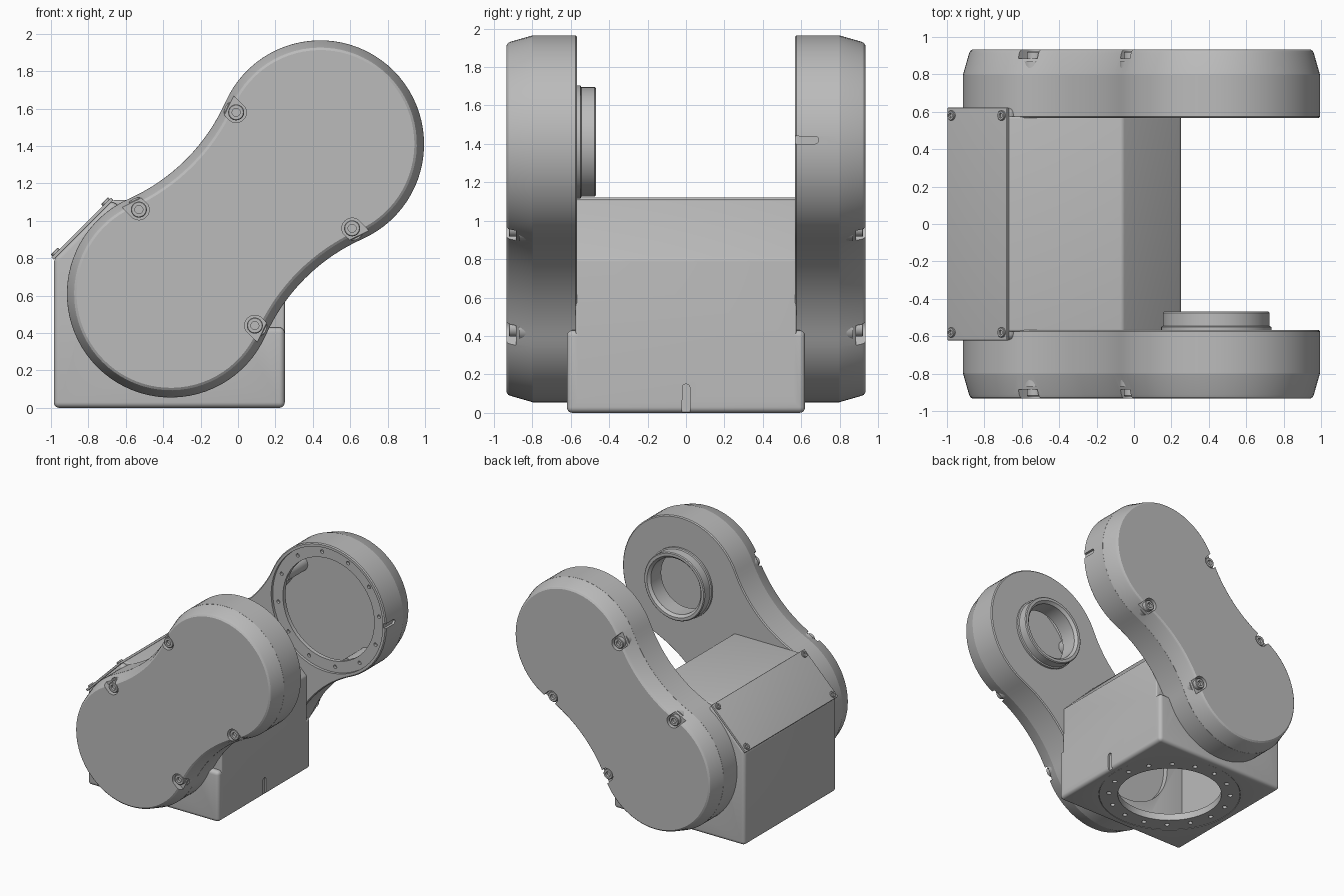
import bpy, bmesh
from math import pi, cos, sin, atan2, sqrt
from mathutils import Matrix

if "Cube" in bpy.data.objects:
    bpy.data.objects.remove(bpy.data.objects["Cube"], do_unlink=True)

grey = bpy.data.materials.new("satin_grey")
grey.use_nodes = True
COLOUR = (0.5, 0.5, 0.5, 1)
grey.diffuse_color = COLOUR
grey.node_tree.nodes["Principled BSDF"].inputs["Base Color"].default_value = COLOUR

parts = []


# --- outline helpers (2D points) ---
def arc(c, r, a0, a1, n):
    return [(c[0] + r * cos(a0 + (a1 - a0) * i / n),
             c[1] + r * sin(a0 + (a1 - a0) * i / n)) for i in range(n)]


def disc(c, r, n=64):
    return arc(c, r, 0, 2 * pi, n)


def capsule(a, b, r):
    t = atan2(b[1] - a[1], b[0] - a[0])
    return arc(b, r, t - pi / 2, t + pi / 2, 12) + arc(a, r, t + pi / 2, t + 1.5 * pi, 12)


# Arm: two round ends joined by a concave waist, on a 45 degree axis
LOW, HIGH, MID = (-0.36, 0.61), (0.44, 1.41), (0.04, 1.01)
HALF, END_R, WAIST, WAIST_R = 0.5657, 0.555, 0.45, 1.02


def arm_outline(inset):
    off = WAIST + WAIST_R
    t = atan2(off, -HALF)
    r, big = END_R - inset, WAIST_R + inset
    pts = (arc((HALF, 0), r, -t, t, 48) + arc((0, off), big, t - pi, -t, 16)
           + arc((-HALF, 0), r, pi - t, pi + t, 48) + arc((0, -off), big, t, pi - t, 16))
    k = sqrt(0.5)
    return [(MID[0] + k * (x - y), MID[1] + k * (x + y)) for x, y in pts]


# --- mesh helpers ---
def frame(u, v, w, origin=(0, 0, 0)):
    """Matrix carrying outline axes u, v and depth w into the model."""
    m = Matrix((u, v, w)).transposed().to_4x4()
    m.translation = origin
    return m


X, Y, Z = (1, 0, 0), (0, 1, 0), (0, 0, 1)
BACK, FRONT = frame(X, Z, Y), frame(X, Z, (0, -1, 0))
DOWN_UP, SIDE = frame(X, Y, Z), frame(Y, Z, X)


def loft(name, stacks, matrix, closed=False, bevel=0):
    """Skin one or more stacks of (outline, depth) sections into an object."""
    bm = bmesh.new()
    for stack in stacks:
        rings = [[bm.verts.new(matrix @ Matrix.Translation((x, y, d)).translation)
                  for x, y in pts] for pts, d in stack]
        pairs = list(zip(rings, rings[1:]))
        if closed:
            pairs.append((rings[-1], rings[0]))
        else:
            bm.faces.new(rings[0])
            bm.faces.new(rings[-1])
        for a, b in pairs:
            for i in range(len(a)):
                j = (i + 1) % len(a)
                bm.faces.new((a[i], a[j], b[j], b[i]))
    bmesh.ops.recalc_face_normals(bm, faces=bm.faces)
    if bevel:
        bmesh.ops.bevel(bm, geom=list(bm.edges), offset=bevel, offset_type='OFFSET',
                        segments=5, profile=0.5, affect='EDGES', clamp_overlap=True)
    mesh = bpy.data.meshes.new(name)
    bm.to_mesh(mesh)
    bm.free()
    mesh.materials.append(grey)
    obj = bpy.data.objects.new(name, mesh)
    bpy.context.scene.collection.objects.link(obj)
    parts.append(obj)
    return obj


def combine(target, other, operation='DIFFERENCE'):
    mod = target.modifiers.new("cut", 'BOOLEAN')
    mod.operation, mod.object, mod.solver = operation, other, 'EXACT'
    graph = bpy.context.evaluated_depsgraph_get()
    mesh = bpy.data.meshes.new_from_object(target.evaluated_get(graph))
    target.modifiers.clear()
    target.data = mesh
    parts.remove(other)
    bpy.data.objects.remove(other, do_unlink=True)


def cut(target, outlines, d0, d1, matrix):
    combine(target, loft("cutter", [[(o, d0), (o, d1)] for o in outlines], matrix))


def screw(name, c, r, base, top, matrix):
    rim, socket = disc(c, r, 24), disc(c, r * 0.5, 24)
    loft(name, [[(socket, top - r * 0.5), (socket, top), (disc(c, r * 0.9, 24), top),
                 (rim, top - r * 0.1), (rim, base)]], matrix)


def ring_of_holes(c, radius, count, r):
    return [disc(p, r, 12) for p in arc(c, radius, 0.13, 0.13 + 2 * pi, count)]


# --- base housing: wide lower block joined to a narrower chamfered block ---
wide = [(-0.985, 0), (0.25, 0), (0.25, 0.43), (0.15, 0.43), (-0.675, 1.11), (-0.985, 0.8)]
tall = [(-0.95, 0.05), (0.25, 0.05), (0.25, 0.8), (-0.06, 1.11), (-0.675, 1.11), (-0.95, 0.835)]
inner = [(-0.93, 0.05), (0.2, 0.05), (0.2, 0.78), (-0.08, 1.06), (-0.65, 1.06), (-0.93, 0.78)]
housing = loft("base_housing", [[(wide, -0.62), (wide, 0.62)]], BACK, bevel=0.03)
upper = loft("upper_block", [[(tall, -0.575), (tall, 0.575)]], BACK, bevel=0.012)
combine(housing, upper, 'UNION')
cut(housing, [inner], -0.52, 0.52, BACK)
cut(housing, [disc(LOW, 0.42)], -0.7, 0.7, BACK)
base_c = (-0.3675, 0)
cut(housing, [disc(base_c, 0.56)], -0.1, 0.07, DOWN_UP)
cut(housing, [capsule((0, -0.1), (0, 0.13), 0.02)], 0.235, 0.3, SIDE)

# Bolted mounting flange under the base
flange = loft("base_flange", [[(disc(base_c, r), z) for r, z in
              ((0.41, 0.002), (0.557, 0.002), (0.557, 0.06), (0.41, 0.06))]],
              DOWN_UP, closed=True)
cut(flange, ring_of_holes(base_c, 0.48, 16, 0.019), -0.05, 0.03, DOWN_UP)

# Sloped access panel with corner screws
K = sqrt(0.5)
slope = frame((K, 0, K), Y, (-K, 0, K), (-0.83, 0, 0.955))
panel = [(-0.225, -0.622), (0.225, -0.622), (0.225, 0.622), (-0.225, 0.622)]
loft("access_panel", [[(panel, -0.005), (panel, 0.013)]], slope, bevel=0.003)
for u in (-0.19, 0.19):
    for v in (-0.58, 0.58):
        screw("panel_screw", (u, v), 0.026, 0.0, 0.026, slope)

# --- arms: open shell, tapered cover, posts and screws on both sides ---
mounts = [((-0.01, 1.58), 1), ((-0.53, 1.06), 1), ((0.61, 0.96), -1), ((0.09, 0.44), -1)]
shells = {}
for side, m in (("front", FRONT), ("back", BACK)):
    shells[side] = loft(side + "_arm_shell", [[(arm_outline(i), d) for i, d in
                        ((0.05, 0.625), (0.05, 0.8), (0, 0.8), (0, 0.575), (0.008, 0.567))]], m)
    cover = loft(side + "_arm_cover", [[(arm_outline(i), d) for i, d in
                 ((0.08, 0.86), (0.05, 0.8), (0.001, 0.8), (0.033, 0.912),
                  (0.039, 0.925), (0.052, 0.934))]], m)
    cut(cover, [capsule(c, (c[0] - s * 0.2, c[1] + s * 0.2), 0.055) for c, s in mounts],
        0.885, 1.0, m)
    for c, s in mounts:
        post = disc(c, 0.065, 24)
        loft(side + "_screw_post", [[(post, 0.61), (post, 0.87)]], m)
        screw(side + "_cover_screw", c, 0.043, 0.875, 0.922, m)

# Front arm: raised hub with an open bore
cut(shells["front"], [disc(HIGH, 0.235)], 0.5, 0.7, FRONT)
loft("hub_ring", [[(disc(HIGH, r), d) for r, d in
     ((0.235, 0.63), (0.235, 0.49), (0.255, 0.468), (0.278, 0.468), (0.285, 0.475),
      (0.285, 0.545), (0.295, 0.55), (0.295, 0.63))]], FRONT, closed=True)

# Back arm: recessed bolt circle, large opening and an edge slot
cut(shells["back"], [disc(HIGH, 0.525)], 0.5, 0.59, BACK)
cut(shells["back"], [disc(HIGH, 0.43)], 0.5, 0.7, BACK)
cut(shells["back"], ring_of_holes(HIGH, 0.478, 12, 0.015), 0.5, 0.612, BACK)
cut(shells["back"], [capsule((0.5, 1.42), (0.67, 1.42), 0.02)], 0.975, 1.1, SIDE)

# --- smooth curved surfaces, keep edges crisp ---
bpy.ops.object.select_all(action='DESELECT')
for obj in parts:
    obj.select_set(True)
bpy.context.view_layer.objects.active = parts[0]
bpy.ops.object.shade_smooth_by_angle(angle=0.38)
